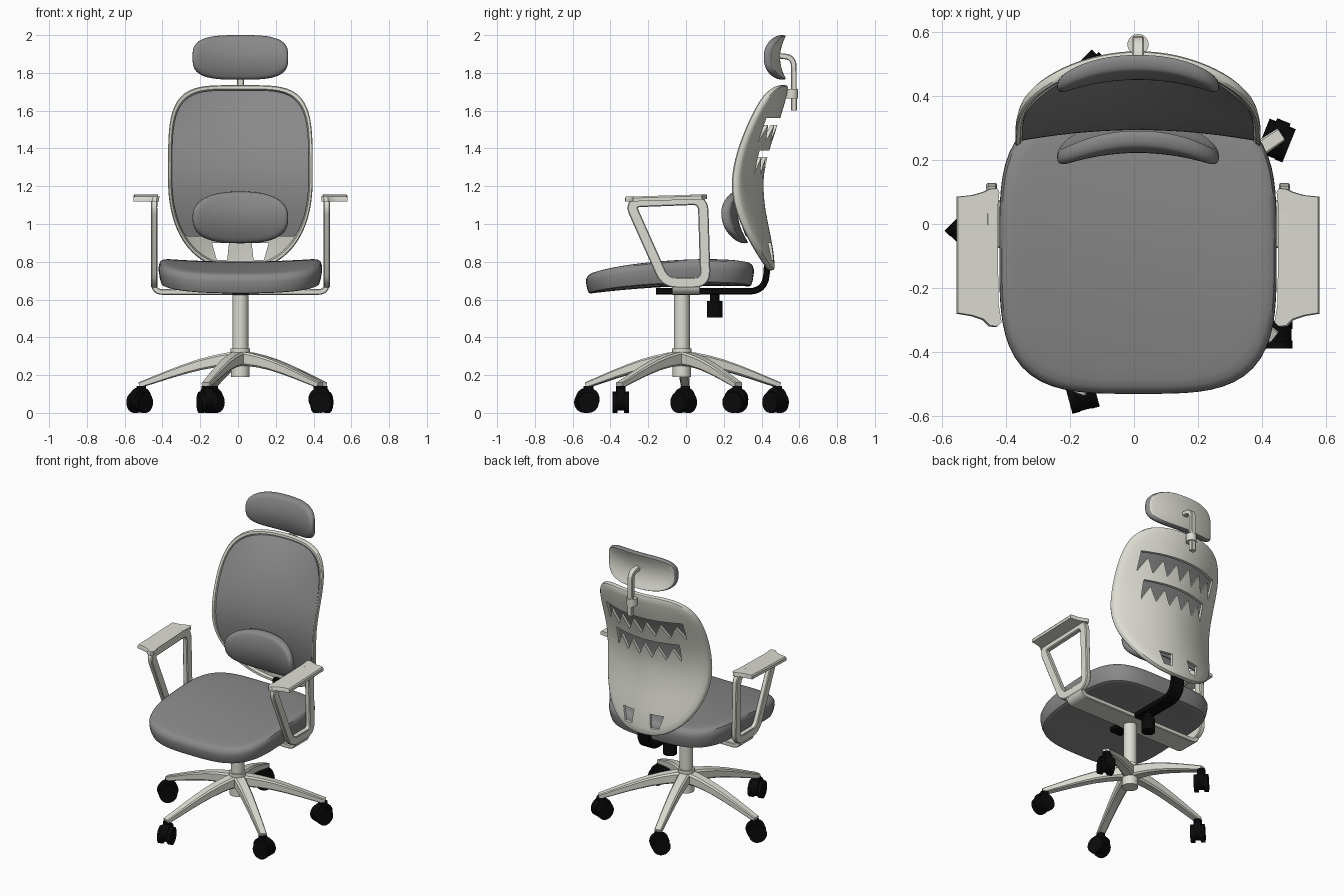
import bpy, bmesh, math
from mathutils import Vector, Matrix

if "Cube" in bpy.data.objects:
    bpy.data.objects.remove(bpy.data.objects["Cube"])

CX, CY = 0.0125, -0.022          # centre line and column position


def material(name, rgb):
    m = bpy.data.materials.new(name)
    m.diffuse_color = (*rgb, 1)
    m.use_nodes = True
    m.node_tree.nodes["Principled BSDF"].inputs["Base Color"].default_value = m.diffuse_color
    return m


GREY = material("grey fabric", (0.25, 0.25, 0.25))
CREAM = material("cream plastic", (0.72, 0.72, 0.65))
BLACK = material("black plastic", (0.003, 0.003, 0.003))


def finish(name, bm, mat):
    bmesh.ops.recalc_face_normals(bm, faces=bm.faces)
    me = bpy.data.meshes.new(name)
    bm.to_mesh(me)
    bm.free()
    me.materials.append(mat)
    ob = bpy.data.objects.new(name, me)
    bpy.context.collection.objects.link(ob)
    return ob


def skin(name, mat, loops, closed=False):
    """Join equal-length loops of points; cap the ends unless closed."""
    bm = bmesh.new()
    rows = [[bm.verts.new(p) for p in loop] for loop in loops]
    n = len(rows[0])
    pairs = list(zip(rows, rows[1:])) + ([(rows[-1], rows[0])] if closed else [])
    for r0, r1 in pairs:
        for i in range(n):
            j = (i + 1) % n
            bm.faces.new((r0[i], r0[j], r1[j], r1[i]))
    if not closed:
        bm.faces.new(rows[0])
        bm.faces.new(rows[-1])
    return finish(name, bm, mat)


def loft(name, mat, outline, profile, place, cy=0.0):
    """Scaled copies of an outline (scale, height) put on a curved surface."""
    return skin(name, mat, [[place(a * s, cy + b * s, h) for a, b in outline] for s, h in profile])


def superellipse(w, h, n_low, n_high, count=80):
    """Rounded outline, evenly resampled along its length."""
    d = []
    for i in range(1441):
        t = 2 * math.pi * i / 1440
        c, s = math.cos(t), math.sin(t)
        n = n_high if s > 0 else n_low
        d.append((w * math.copysign(abs(c) ** (2 / n), c), h * math.copysign(abs(s) ** (2 / n), s)))
    run = [0]
    for p, q in zip(d, d[1:]):
        run.append(run[-1] + math.dist(p, q))
    out, k = [], 0
    for i in range(count):
        goal = run[-1] * i / count
        while run[k + 1] < goal:
            k += 1
        f = (goal - run[k]) / max(run[k + 1] - run[k], 1e-9)
        out.append(tuple(d[k][m] + f * (d[k + 1][m] - d[k][m]) for m in (0, 1)))
    return out


def fillet(pts, r, closed=False, steps=6):
    """Round the corners of a path."""
    pts = [Vector(p) for p in pts]
    out = []
    for i, p in enumerate(pts):
        if not closed and i in (0, len(pts) - 1):
            out.append(p)
            continue
        a = p + (pts[i - 1] - p).normalized() * r
        b = p + (pts[(i + 1) % len(pts)] - p).normalized() * r
        for k in range(steps + 1):
            t = k / steps
            out.append(a * (1 - t) ** 2 + p * 2 * t * (1 - t) + b * t * t)
    return out


def bar(name, mat, path, side, w, t, closed=False):
    """Chamfered bar along a flat path; w along side, t in the path plane, each (start, end)."""
    side, n, loops = Vector(side).normalized(), len(path), []
    for i, p in enumerate(path):
        nxt = path[(i + 1) % n] if closed or i < n - 1 else p
        prv = path[i - 1] if closed or i > 0 else p
        up = (nxt - prv).normalized().cross(side)
        f = i / (n - 1)
        hw, ht = (w[0] + (w[1] - w[0]) * f) / 2, (t[0] + (t[1] - t[0]) * f) / 2
        c = 0.3 * min(hw, ht)
        sec = [(hw, ht - c), (hw - c, ht), (c - hw, ht), (-hw, ht - c),
               (-hw, c - ht), (c - hw, -ht), (hw - c, -ht), (hw, c - ht)]
        loops.append([p + side * a + up * b for a, b in sec])
    return skin(name, mat, loops, closed)


def add_cylinder(bm, r, length, matrix, seg=24):
    bmesh.ops.create_cone(bm, cap_ends=True, segments=seg, radius1=r, radius2=r, depth=length, matrix=matrix)


def post(name, mat, r, z0, z1, x=CX, y=CY):
    bm = bmesh.new()
    add_cylinder(bm, r, z1 - z0, Matrix.Translation((x, y, (z0 + z1) / 2)), seg=32)
    return finish(name, bm, mat)


RINGS = [0.05, 0.2, 0.35, 0.5, 0.65, 0.8, 0.9]

# Seat cushion: saddle surface falling towards the front
def seat_place(a, y, h):
    f = ((y - 0.15) / 0.68) ** 2
    return (CX + a, y, 0.737 - 0.056 * f + 0.09 * a * a + h * (0.064 - 0.012 * f))

seat_profile = ([(s, -1) for s in RINGS] + [(0.94, -1), (0.965, -0.93), (0.985, -0.5), (1, 0.2), (0.997, 0.5),
                (0.98, 0.8), (0.95, 0.95)] + [(s, 1) for s in RINGS[::-1]])
loft("seat", GREY, superellipse(0.433, 0.445, 3.6, 3.8), seat_profile, seat_place, -0.085)

# Backrest shell and the fabric stretched across its rim
def spine(z):
    d = z - 1.2
    return 0.41 + (0.0675 * (1 - math.cos(math.pi * d / 0.6)) if d > 0 else 0.03 * (1 - math.cos(math.pi * d / 0.45)))

def back_place(a, z, h):
    return (CX + a, spine(z) - 0.9 * a * a - h, z)

def fabric_place(a, z, h):
    lift = max(0, 1 - (a / 0.362) ** 2) * max(0, 1 - ((z - 1.245) / 0.463) ** 4)
    return back_place(a, z, h + 0.085 * lift)

back_outline = superellipse(0.383, 0.49, 2.3, 4.3, 96)
shell = loft("backrest_shell", CREAM, back_outline,
             [(s, 0) for s in RINGS] + [(0.97, 0), (0.992, 0.005), (1, 0.015), (1, 0.03), (0.99, 0.038),
             (0.96, 0.038), (0.945, 0.02)] + [(s, 0.02) for s in RINGS[::-1]], back_place, 1.245)
loft("backrest_fabric", GREY, [(a, max(b, -0.33)) for a, b in back_outline],
     [(s, 0.024) for s in RINGS] + [(0.945, 0.024), (0.945, 0.032)] + [(s, 0.032) for s in RINGS[::-1]],
     fabric_place, 1.245)

# Slots through the shell: two toothed bands and two lower openings
def band(z, half, teeth):
    top = [(-half, z + 0.06), (half, z + 0.06)]
    n = 2 * teeth
    return top + [(half - 2 * half * i / n, z + (0.025 if i % 2 else -0.065)) for i in range(n + 1)]

slots = [band(1.5, 0.285, 6), band(1.33, 0.235, 5)]
slots += [[(s * 0.06, 0.9), (s * 0.15, 0.9), (s * 0.125, 0.81), (s * 0.07, 0.81)] for s in (-1, 1)]
cutters = []
for pts in slots:
    cut = loft("slot_cutter", CREAM, pts, [(1, 0.15), (1, 0.75)], lambda a, b, h: (CX + a, h, b))
    cut.hide_render = True
    cutters.append(cut)
    mod = shell.modifiers.new("slot", 'BOOLEAN')
    mod.operation, mod.solver, mod.object = 'DIFFERENCE', 'EXACT', cut
bpy.context.view_layer.update()
cut_mesh = bpy.data.meshes.new_from_object(shell.evaluated_get(bpy.context.evaluated_depsgraph_get()))
shell.modifiers.clear()
shell.data = cut_mesh
for cut in cutters:
    bpy.data.objects.remove(cut)

# Headrest (cream back plate) and lumbar pad
pad_profile = ([(s, -1) for s in RINGS] + [(0.96, -0.95), (0.985, -0.7), (1, -0.2), (0.995, 0.3), (0.97, 0.7), (0.94, 0.9)]
               + [(s, 1) for s in RINGS[::-1]])
head = loft("headrest", GREY, superellipse(0.253, 0.118, 3.2, 3.2), pad_profile,
            lambda a, z, h: (CX + a, 0.474 + 2.4 * (z - 1.882) ** 2 - 0.72 * a * a - 0.024 * h, z), 1.882)
head.data.materials.append(CREAM)
for f in head.data.polygons:
    dx, dz = (f.center.x - CX) / 0.253, (f.center.z - 1.882) / 0.118
    if f.normal.y > 0.3 and abs(dx) ** 3.2 + abs(dz) ** 3.2 < 0.94 ** 3.2:
        f.material_index = 1
loft("lumbar_pad", GREY, superellipse(0.253, 0.137, 2.7, 2.4), pad_profile,
     lambda a, z, h: (CX + a, 0.25 + 2 * (z - 1.035) ** 2 - 0.14 * (z - 1.035) - 0.68 * a * a - 0.026 * h, z), 1.035)

# Headrest stem and its collar
bar("headrest_stem", CREAM, fillet([(CX, 0.48, 1.89), (CX, 0.57, 1.885), (CX, 0.572, 1.6)], 0.05),
    (1, 0, 0), (0.036, 0.036), (0.03, 0.03))
post("stem_collar", CREAM, 0.033, 1.665, 1.715, CX, 0.56)

# Armrests: loop frame with a flat pad, on a U-shaped cross bar
pad_pts = [(0.567, 0.085), (0.567, -0.28), (0.52, -0.288), (0.485, -0.3), (0.465, -0.32), (0.443, -0.322),
           (0.43, -0.31), (0.44, -0.25), (0.442, 0.05), (0.437, 0.1), (0.443, 0.112), (0.465, 0.11), (0.485, 0.1), (0.52, 0.09)]
for s, label in ((-1, "left"), (1, "right")):
    x = CX + s * 0.457
    bar(label + "_arm_loop", CREAM, fillet([(x, -0.3, 1.115), (x, 0.09, 1.13), (x, 0.103, 0.69), (x, -0.11, 0.69)],
        0.06, True), (1, 0, 0), (0.034, 0.034), (0.055, 0.055), True)
    loft(label + "_arm_pad", CREAM, pad_pts, [(1, 1.128), (1, 1.146), (0.99, 1.154)],
         lambda a, b, h: (CX + s * a, b, h + 0.03 * b))
bar("arm_cross_bar", CREAM, fillet([(CX - 0.457, 0, 0.72), (CX - 0.457, 0, 0.64), (CX + 0.457, 0, 0.64),
    (CX + 0.457, 0, 0.72)], 0.045), (0, 1, 0), (0.15, 0.15), (0.03, 0.03))

# Tilt mechanism, backrest arm and knob
bar("mechanism_arm", BLACK, fillet([(CX, -0.16, 0.643), (CX, 0.42, 0.643), (CX, 0.43, 0.79)], 0.09),
    (1, 0, 0), (0.09, 0.09), (0.034, 0.034))
post("knob_stem", BLACK, 0.026, 0.58, 0.66, CX, 0.152)
post("tilt_knob", BLACK, 0.042, 0.505, 0.592, CX, 0.152)

# Gas column and hub
post("gas_column", CREAM, 0.042, 0.3, 0.68)
post("hub_cap", CREAM, 0.052, 0.315, 0.342)
post("hub", CREAM, 0.049, 0.19, 0.32)

# Five legs with twin-wheel casters
headings = [45, 105, 180, 68, 45]
for k in range(5):
    ang = math.radians(178 + 72 * k)
    out = Vector((math.cos(ang), math.sin(ang), 0))
    base = Vector((CX, CY, 0))
    prof = [(0.0, 0.287), (0.07, 0.283), (0.14, 0.272), (0.22, 0.254), (0.3, 0.23), (0.38, 0.203), (0.46, 0.174), (0.535, 0.147)]
    path = [base + out * r + Vector((0, 0, z)) for r, z in prof]
    bar(f"leg_{k + 1}", CREAM, path, (-out.y, out.x, 0), (0.075, 0.045), (0.078, 0.03))
    bm = bmesh.new()
    frame = Matrix.Translation(base + out * 0.525) @ Matrix.Rotation(math.radians(headings[k]), 4, 'Z')
    turn = Matrix.Rotation(math.pi / 2, 4, 'X')
    for side in (-1, 1):
        add_cylinder(bm, 0.056, 0.026, frame @ Matrix.Translation((-0.012, side * 0.031, 0.056)) @ turn)
    add_cylinder(bm, 0.06, 0.045, frame @ Matrix.Translation((-0.006, 0, 0.073)) @ turn)
    add_cylinder(bm, 0.026, 0.07, frame @ Matrix.Translation((0, 0, 0.108)))
    finish(f"caster_{k + 1}", bm, BLACK)

# Smooth shading with sharp edges kept
bpy.ops.object.select_all(action='SELECT')
bpy.context.view_layer.objects.active = shell
bpy.ops.object.shade_smooth_by_angle(angle=math.radians(35))
